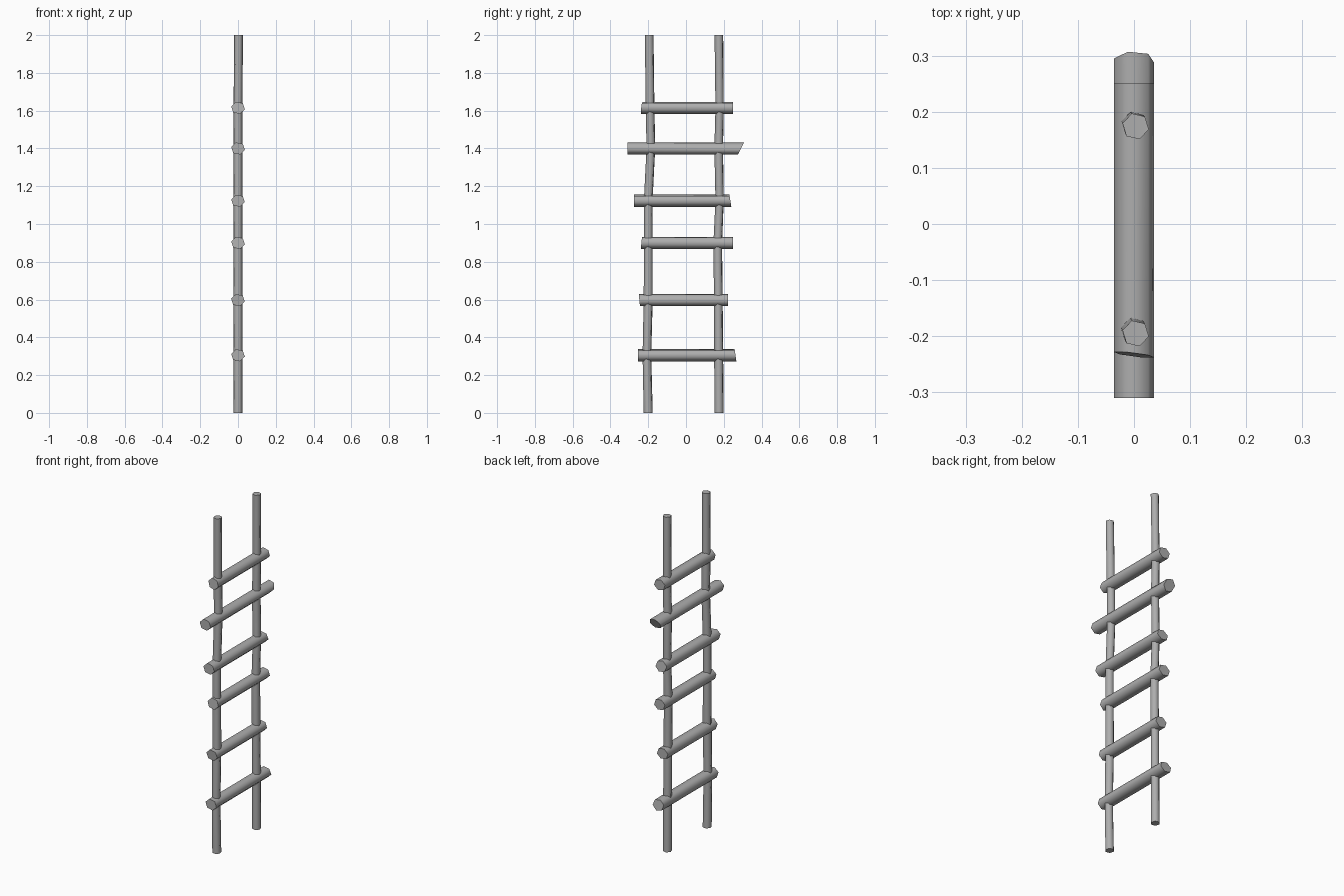
import bpy, bmesh, math

cube = bpy.data.objects.get("Cube")
if cube:
    bpy.data.objects.remove(cube, do_unlink=True)

wood = bpy.data.materials.new("grey_wood")
wood.use_nodes = True
GREY = (0.42, 0.42, 0.42, 1)
wood.diffuse_color = GREY
wood.node_tree.nodes["Principled BSDF"].inputs["Base Color"].default_value = GREY

SIDES = 6
TURN = math.radians(-13)
ANGLES = [TURN + math.tau * i / SIDES for i in range(SIDES)]


def loft(name, rings):
    """Join rings of points into a capped pole: smooth sides, flat ends."""
    bm = bmesh.new()
    loops = [[bm.verts.new(p) for p in ring] for ring in rings]
    for a, b in zip(loops, loops[1:]):
        for i in range(SIDES):
            j = (i + 1) % SIDES
            bm.faces.new((a[i], a[j], b[j], b[i])).smooth = True
    bm.faces.new(loops[0][::-1])
    bm.faces.new(loops[-1])
    bmesh.ops.recalc_face_normals(bm, faces=bm.faces)
    mesh = bpy.data.meshes.new(name)
    bm.to_mesh(mesh)
    bm.free()
    mesh.materials.append(wood)
    bpy.context.collection.objects.link(bpy.data.objects.new(name, mesh))


def upright(name, path):
    # path: (x, y, z, radius) at the foot, at each rung and at the top
    loft(name, [[(x + r * math.cos(a), y + r * math.sin(a), z) for a in ANGLES]
                for x, y, z, r in path])


def rung(name, z, y0, y1, slant0=(0, 0), slant1=(0, 0)):
    # slants tilt each cut end along x and z
    rings = []
    for y, (sx, sz) in ((y0, slant0), (y1, slant1)):
        ring = []
        for a in ANGLES:
            dx, dz = 0.037 * math.cos(a), 0.0335 * math.sin(a)
            ring.append((dx, y + sx * dx + sz * dz, z + dz))
        rings.append(ring)
    loft(name, rings)


# Slightly crooked uprights
upright("front_upright", [
    (0, -0.20, 0, 0.025), (0, -0.207, 0.305, 0.024), (0, -0.20, 0.6, 0.025),
    (0, -0.20, 0.9, 0.024), (0, -0.20, 1.125, 0.024), (0, -0.186, 1.4, 0.024),
    (0, -0.19, 1.615, 0.024), (0.003, -0.195, 2, 0.024)])
upright("back_upright", [
    (0, 0.175, 0, 0.025), (0, 0.173, 0.305, 0.025), (0, 0.171, 0.6, 0.024),
    (0, 0.168, 0.9, 0.024), (0, 0.178, 1.125, 0.023), (0, 0.173, 1.4, 0.024),
    (0, 0.178, 1.615, 0.023), (0.003, 0.174, 2, 0.024)])

# Rungs of uneven length, with rough-cut ends
rung("rung_1", 0.305, -0.255, 0.262, slant1=(0, -0.15))
rung("rung_2", 0.597, -0.247, 0.223, slant0=(0, -0.1))
rung("rung_3", 1.123, -0.275, 0.235, slant1=(0, -0.15))
rung("rung_4", 0.90, -0.236, 0.25, slant0=(0, 0.1))
rung("rung_5", 1.40, -0.31, 0.291, slant1=(0, 0.5))
rung("rung_6", 1.615, -0.233, 0.25, slant0=(-0.12, 0.1))
